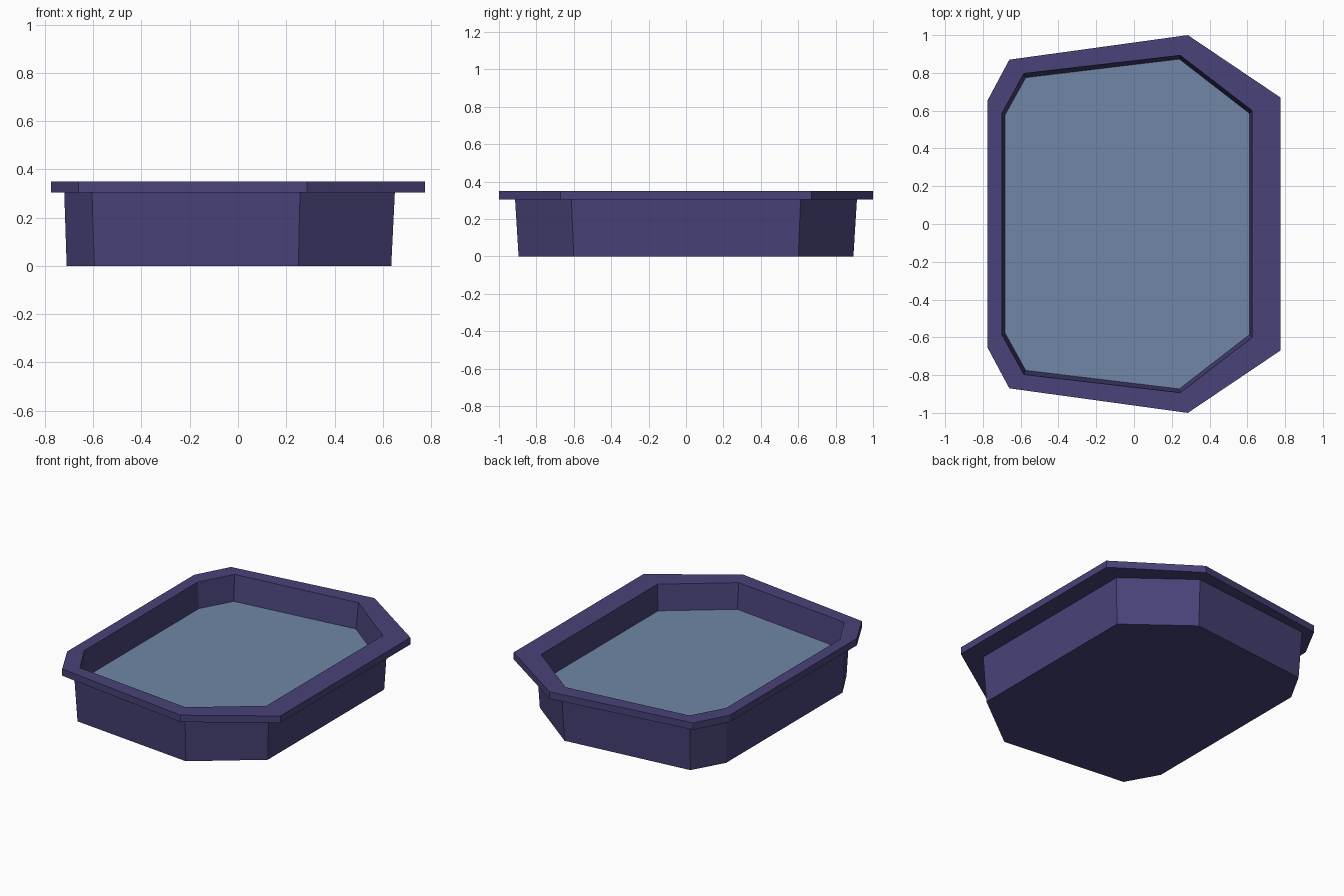
import bpy, bmesh

if "Cube" in bpy.data.objects:
    bpy.data.objects.remove(bpy.data.objects["Cube"])


def material(name, color):
    m = bpy.data.materials.new(name)
    m.diffuse_color = color
    m.use_nodes = True
    m.node_tree.nodes["Principled BSDF"].inputs["Base Color"].default_value = m.diffuse_color
    return m


def ring(bm, half, z):
    # mirror the +y half of the outline to get the full octagon (counter-clockwise)
    pts = [(x, -y) for x, y in half] + [(x, y) for x, y in reversed(half)]
    return [bm.verts.new((x, y, z)) for x, y in pts]


def bridge(a, b):
    return [(a[i], a[(i + 1) % len(a)], b[(i + 1) % len(a)], b[i]) for i in range(len(a))]


def finish(bm, name, mat):
    me = bpy.data.meshes.new(name)
    bm.to_mesh(me)
    bm.free()
    me.materials.append(mat)
    ob = bpy.data.objects.new(name, me)
    bpy.context.collection.objects.link(ob)


WATER_Z = 0.185
base = [(-0.71, 0.60), (-0.595, 0.805), (0.25, 0.895), (0.635, 0.60)]
neck = [(-0.72, 0.613), (-0.605, 0.825), (0.257, 0.914), (0.65, 0.613)]
rim = [(-0.775, 0.655), (-0.66, 0.87), (0.285, 1.0), (0.775, 0.67)]
mouth = [(-0.70, 0.585), (-0.583, 0.797), (0.245, 0.893), (0.626, 0.60)]
water = [(-0.684, 0.575), (-0.573, 0.775), (0.24, 0.873), (0.612, 0.585)]

# basin: tapered outer wall, overhanging rim, inner wall down to the water
bm = bmesh.new()
rings = [ring(bm, base, 0), ring(bm, neck, 0.305), ring(bm, rim, 0.305),
         ring(bm, rim, 0.35), ring(bm, mouth, 0.35), ring(bm, water, WATER_Z)]
for a, b in zip(rings, rings[1:]):
    for f in bridge(a, b):
        bm.faces.new(f)
bm.faces.new(rings[0][::-1])
finish(bm, "basin", material("indigo", (0.065, 0.055, 0.19, 1)))

# water surface
bm = bmesh.new()
bm.faces.new(ring(bm, water, WATER_Z))
finish(bm, "water", material("water_blue", (0.16, 0.24, 0.38, 1)))
